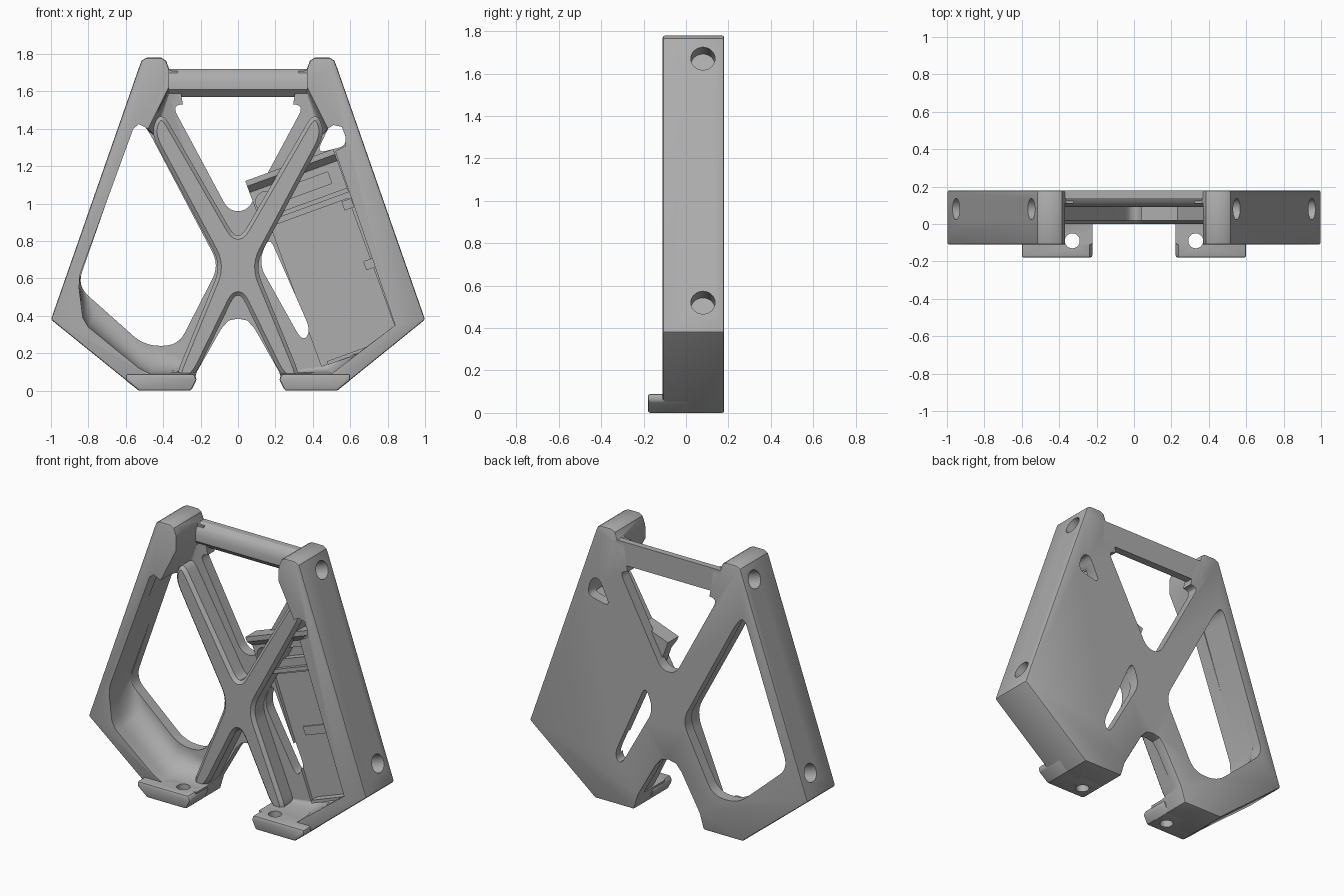
import bpy, bmesh, math
from mathutils import Vector

if "Cube" in bpy.data.objects:
    bpy.data.objects.remove(bpy.data.objects["Cube"])

grey = bpy.data.materials.new("matte grey")
grey.use_nodes = True
GREY = (0.42, 0.42, 0.42, 1)
grey.diffuse_color = GREY
grey.node_tree.nodes["Principled BSDF"].inputs["Base Color"].default_value = GREY


def loft(name, rings):
    """Closed solid through matching rings of points."""
    bm = bmesh.new()
    rows = [[bm.verts.new(p) for p in ring] for ring in rings]
    n = len(rows[0])
    for a, b in zip(rows, rows[1:]):
        for i in range(n):
            j = (i + 1) % n
            bm.faces.new((a[i], a[j], b[j], b[i]))
    bm.faces.new(rows[0])
    bm.faces.new(rows[-1])
    bmesh.ops.recalc_face_normals(bm, faces=bm.faces)
    mesh = bpy.data.meshes.new(name)
    bm.to_mesh(mesh)
    bm.free()
    ob = bpy.data.objects.new(name, mesh)
    bpy.context.collection.objects.link(ob)
    mesh.materials.append(grey)
    return ob


def prism(name, poly, y0, y1):
    return loft(name, [[(x, y, z) for x, z in poly] for y in (y0, y1)])


def cylinder(name, a, b, r, n=28):
    a, b = Vector(a), Vector(b)
    q = (b - a).to_track_quat('Z', 'Y')
    circle = [q @ Vector((r * math.cos(t), r * math.sin(t), 0))
              for t in (2 * math.pi * i / n for i in range(n))]
    return loft(name, [[c + p for p in circle] for c in (a, b)])


def rounded(poly, r, steps=6):
    """Replace each corner with a short curve."""
    out = []
    for i, p in enumerate(poly):
        p, a, b = Vector(p), Vector(poly[i - 1]), Vector(poly[(i + 1) % len(poly)])
        s = p + (a - p).normalized() * min(r, (a - p).length * 0.48)
        e = p + (b - p).normalized() * min(r, (b - p).length * 0.48)
        for k in range(steps + 1):
            t = k / steps
            out.append(tuple(s * (1 - t) ** 2 + p * 2 * t * (1 - t) + e * t * t))
    return out


def mirrored(half):
    return half + [(-x, z) for x, z in reversed(half)]


def apply(ob, mod):
    bpy.context.view_layer.objects.active = ob
    bpy.ops.object.modifier_apply(modifier=mod.name)


def bevel(ob, width, segments=2):
    m = ob.modifiers.new("bevel", 'BEVEL')
    m.width, m.segments, m.limit_method = width, segments, 'ANGLE'
    m.angle_limit = math.radians(40)
    apply(ob, m)
    return ob


def cut(ob, *cutters):
    for c in cutters:
        m = ob.modifiers.new("cut", 'BOOLEAN')
        m.operation, m.solver, m.object = 'DIFFERENCE', 'EXACT', c
        apply(ob, m)
        bpy.data.objects.remove(c)
    return ob


# Tilted axes of the right-hand tray
TILT = math.radians(20)


def tilted(u0, u1, v0, v1):
    c, s = math.cos(TILT), math.sin(TILT)
    return [(u * c - v * s, u * s + v * c)
            for u, v in ((u0, v0), (u1, v0), (u1, v1), (u0, v1))]


# Main frame: full-depth outline
outline = mirrored([(0, 0.385), (-0.05, 0.375), (-0.09, 0.33), (-0.22, 0.10), (-0.25, 0.0),
                    (-0.53, 0.0), (-1, 0.38), (-0.525, 1.74), (-0.515, 1.765), (-0.49, 1.78),
                    (-0.41, 1.78), (-0.385, 1.765), (-0.365, 1.71)])[1:]
frame = bevel(prism("frame", outline, -0.11, 0.18), 0.01)

# Front pocket, with a hollow scoop in the lower left corner
front_to_back = [
    ((-0.37, 1.9), (-0.37, 1.9)), ((-0.37, 1.62), (-0.37, 1.58)),
    ((-0.48, 1.40), (-0.44, 1.36)), ((-0.53, 1.425), (-0.53, 1.425)),
    ((-0.56, 1.40), (-0.56, 1.40)), ((-0.845, 0.62), (-0.845, 0.62)),
    ((-0.85, 0.55), (-0.83, 0.56)), ((-0.83, 0.39), (-0.78, 0.49)),
    ((-0.80, 0.34), (-0.74, 0.45)), ((-0.53, 0.12), (-0.50, 0.24)),
    ((-0.47, 0.09), (-0.40, 0.22)), ((-0.20, 0.09), (-0.20, 0.12)),
    ((-0.18, -0.1), (-0.18, -0.1)), ((0.18, -0.1), (0.18, -0.1)),
    ((0.20, 0.09), (0.20, 0.09)), ((0.50, 0.09), (0.47, 0.13)),
    ((0.84, 0.35), (0.84, 0.35)), ((0.52, 1.28), (0.52, 1.28)),
    ((0.575, 1.31), (0.575, 1.31)), ((0.575, 1.36), (0.575, 1.36)),
    ((0.555, 1.41), (0.555, 1.41)), ((0.51, 1.42), (0.51, 1.42)),
    ((0.48, 1.40), (0.44, 1.36)), ((0.37, 1.62), (0.37, 1.58)),
    ((0.37, 1.9), (0.37, 1.9))]
levels = [(-0.3, 0)] + [(-0.04 + 0.15 * math.sin(a), 1 - math.cos(a))
                        for a in (math.pi / 2 * k / 7 for k in range(8))]
pocket = loft("pocket", [[(a[0] + (b[0] - a[0]) * f, y, a[1] + (b[1] - a[1]) * f)
                          for a, b in front_to_back] for y, f in levels])

# Openings through the back plate
left_window = rounded([(-0.86, 0.56), (-0.545, 1.46), (-0.49, 1.41), (-0.10, 0.67),
                       (-0.32, 0.24), (-0.50, 0.24)], 0.08)
top_window = [(-0.355, 1.9)] + rounded([(-0.355, 1.53), (-0.05, 0.96),
                                        (0.05, 0.96), (0.355, 1.53)], 0.06) + [(0.355, 1.9)]
slot = rounded([(0.11, 0.68), (0.165, 0.83), (0.39, 0.32), (0.345, 0.26)], 0.07)
teardrop = rounded([(0.42, 1.27), (0.50, 1.44), (0.56, 1.42), (0.585, 1.31)], 0.05)
cut(frame, pocket, *[prism("opening", p, -0.02, 0.4)
                     for p in (left_window, top_window, slot, teardrop)])

# Shallow tray bed on the right
cut(frame, prism("tray_cut", tilted(0.465, 0.905, -0.03, 0.765), 0.0, 0.13))

# Side holes, square to the sloping rails
for side in (-1, 1):
    for x, z in ((0.545, 1.67), (0.95, 0.52)):
        n = Vector((side * math.cos(TILT), 0, math.sin(TILT)))
        p = Vector((side * x, 0.08, z))
        cut(frame, cylinder("side_hole", p - n * 0.09, p + n * 0.1, 0.057))

# Feet with a projecting lip and a bolt hole
foot_profile = [(0.60, 0.09), (0.60, 0.055), (0.53, 0.0), (0.25, 0.0), (0.22, 0.06), (0.235, 0.09)]
for side, label in ((1, "left"), (-1, "right")):
    foot = prism(label + "_foot", [(side * x, z) for x, z in foot_profile], -0.18, 0.02)
    bevel(foot, 0.012)
    for part in (foot, frame):
        cut(part, cylinder("bolt_hole", (side * 0.33, -0.09, -0.1),
                           (side * 0.33, -0.09, 0.2), 0.04))

# Raised cross rib over the crossing arms
half = [(0, 0.79), (-0.41, 1.50), (-0.47, 1.38), (-0.09, 0.67), (-0.34, 0.06), (-0.24, 0.06), (0, 0.55)]
rib = rounded(half + [(-x, z) for x, z in reversed(half[1:-1])], 0.09)
bevel(prism("cross_rib", rib, 0.0, 0.13), 0.02, 1)

# Top crossbar with a softened front
bar = [(0.18, 1.72), (0.14, 1.72), (0.115, 1.705), (0.10, 1.685), (0.09, 1.65),
       (0.09, 1.61), (0.13, 1.57), (0.18, 1.57)]
loft("crossbar", [[(x, y, z) for y, z in bar] for x in (-0.39, 0.39)])

# Bracket above the tray: drilled plate between two flanges
bracket = prism("bracket_plate", tilted(0.42, 0.92, 0.80, 1.0), 0.06, 0.13)
centre = tilted(0.486, 0.486, 0.898, 0.898)[0]
cut(bracket,
    cylinder("screw_hole", (centre[0], 0, centre[1]), (centre[0], 0.3, centre[1]), 0.055),
    prism("bracket_slot", tilted(0.60, 0.85, 0.87, 0.935), 0.0, 0.11))
top_flange = [[(x, y, z) for x, z in tilted(0.42, 0.92, v, 1.04)]
              for y, v in ((0.02, 1.01), (0.07, 0.965), (0.13, 0.96))]
loft("bracket_top_flange", top_flange)
prism("bracket_lower_flange", tilted(0.42, 0.92, 0.795, 0.82), 0.03, 0.13)

# Tray details: clip strip, small catches and end stop
prism("tray_strip", tilted(0.56, 0.88, 0.37, 0.425), 0.122, 0.135)
for v in (0.37, 0.71):
    prism("tray_catch", tilted(0.865, 0.92, v, v + 0.05), 0.08, 0.135)
prism("tray_stop", tilted(0.50, 0.90, -0.035, -0.015), 0.07, 0.135)

# Smooth shading with crisp edges
for ob in bpy.context.collection.objects:
    if ob.type == 'MESH' and grey.name in ob.data.materials:
        bpy.ops.object.select_all(action='DESELECT')
        ob.select_set(True)
        bpy.context.view_layer.objects.active = ob
        bpy.ops.object.shade_smooth_by_angle(angle=math.radians(30))
